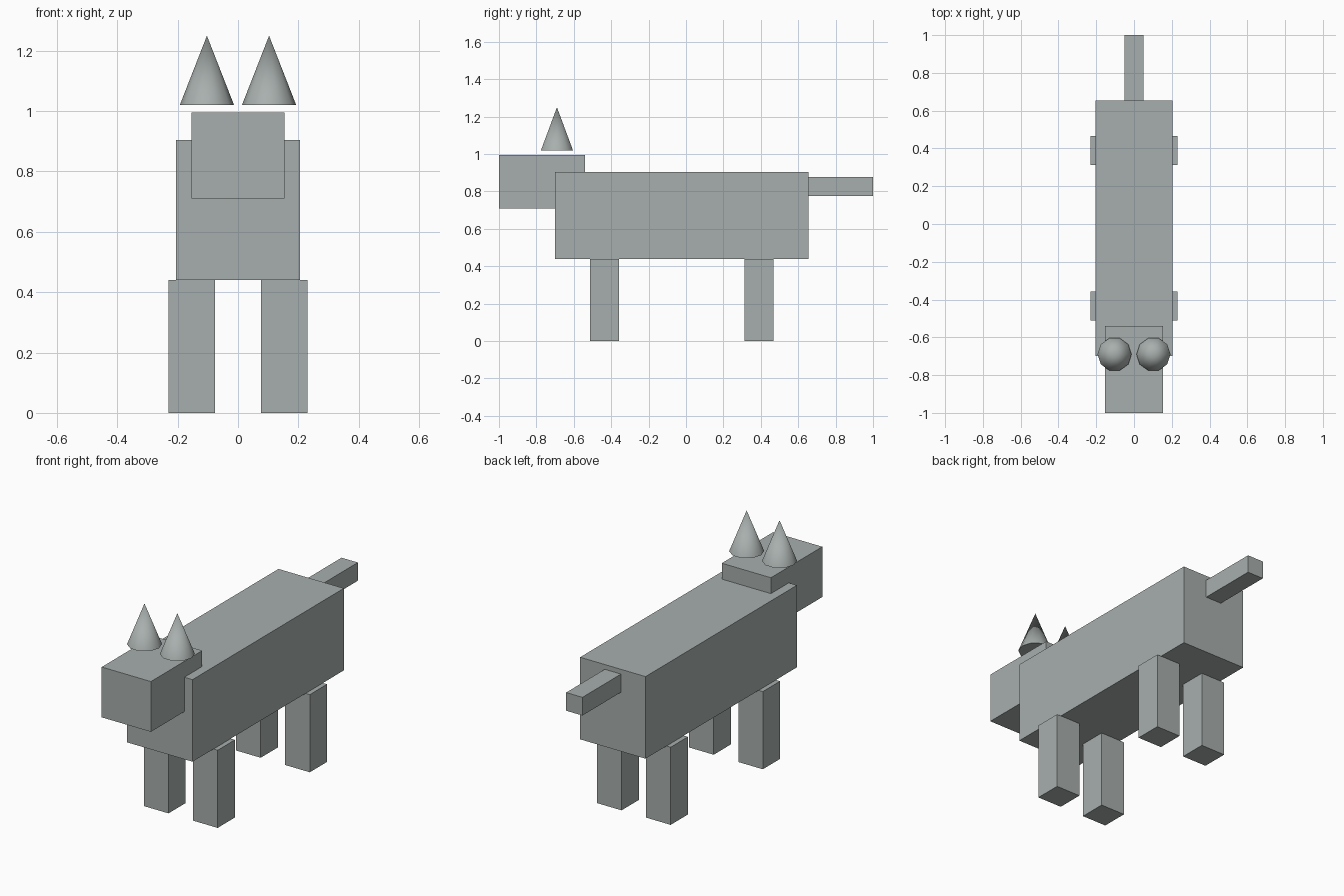
import bpy
import math

if "Cube" in bpy.data.objects:
    bpy.data.objects.remove(bpy.data.objects["Cube"])

grey = bpy.data.materials.new("soft grey")
grey.diffuse_color = (0.39, 0.43, 0.42, 1.0)
grey.use_nodes = True
grey.node_tree.nodes["Principled BSDF"].inputs["Base Color"].default_value = grey.diffuse_color


def box(name, low, high):
    """Axis-aligned box between two corners."""
    centre = [(a + b) / 2 for a, b in zip(low, high)]
    bpy.ops.mesh.primitive_cube_add(size=1, location=centre)
    ob = bpy.context.object
    ob.name = name
    ob.scale = [b - a for a, b in zip(low, high)]
    bpy.ops.object.transform_apply(location=False, rotation=False, scale=True)
    ob.data.materials.append(grey)
    return ob


def ear(name, x):
    """Ten-sided smooth cone floating just above the head."""
    bpy.ops.mesh.primitive_cone_add(
        vertices=10, radius1=0.09, radius2=0, depth=0.23,
        location=(x, -0.69, 1.135), rotation=(0, 0, math.pi / 2))
    ob = bpy.context.object
    ob.name = name
    bpy.ops.object.shade_smooth_by_angle(angle=math.radians(45))
    ob.data.materials.append(grey)


# Trunk, head and tail
box("body", (-0.205, -0.70, 0.44), (0.205, 0.655, 0.905))
box("head", (-0.154, -1.0, 0.71), (0.154, -0.54, 0.995))
box("tail", (-0.051, 0.655, 0.775), (0.051, 1.0, 0.878))

# Legs and ears on both sides
for side, s in (("left", 1), ("right", -1)):
    for end, y in (("front", -0.435), ("back", 0.39)):
        x = s * 0.154
        box(f"{end}_leg_{side}", (x - 0.077, y - 0.077, 0), (x + 0.077, y + 0.077, 0.44))
    ear(f"ear_{side}", s * 0.103)
